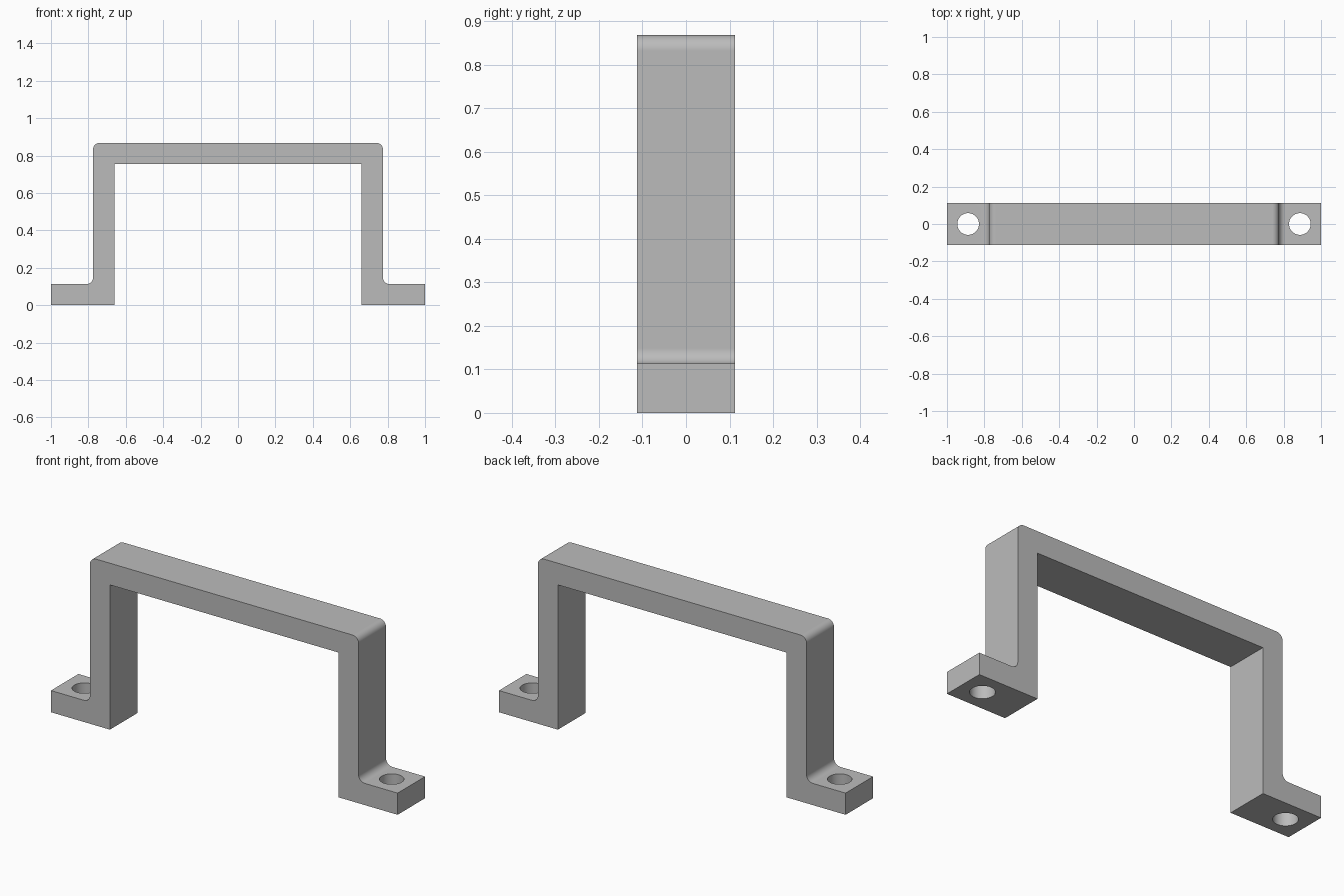
import bpy, bmesh
from math import sin, cos, pi, radians

cube = bpy.data.objects.get("Cube")
if cube:
    bpy.data.objects.remove(cube, do_unlink=True)

HALF_DEPTH = 0.113
TOP = 0.868
THICK = 0.113
LEG_OUT = 0.775
LEG_IN = 0.66
FILLET = 0.035
HOLE_X = 0.887
HOLE_R = 0.058

grey = bpy.data.materials.new("plain grey")
grey.use_nodes = True
colour = (0.5, 0.5, 0.5, 1)
grey.diffuse_color = colour
grey.node_tree.nodes["Principled BSDF"].inputs["Base Color"].default_value = colour


def arc(cx, cz, start, end, steps=10):
    """Points of a fillet arc, angles in degrees."""
    angles = [radians(start + (end - start) * i / steps) for i in range(steps + 1)]
    return [(cx + FILLET * cos(a), cz + FILLET * sin(a)) for a in angles]


# Half outline: inner corner, foot, filleted outer leg, rounded shoulder
half = [(LEG_IN, TOP - THICK), (LEG_IN, 0), (1, 0), (1, THICK)]
half += arc(LEG_OUT + FILLET, THICK + FILLET, 270, 180)
half += arc(LEG_OUT - FILLET, TOP - FILLET, 0, 90)
outline = half + [(-x, z) for x, z in reversed(half)]

# Bracket body: outline extruded through the depth
bm = bmesh.new()
face = bm.faces.new([bm.verts.new((x, -HALF_DEPTH, z)) for x, z in outline])
extruded = bmesh.ops.extrude_face_region(bm, geom=[face], use_keep_orig=True)
new_verts = [v for v in extruded["geom"] if isinstance(v, bmesh.types.BMVert)]
bmesh.ops.translate(bm, verts=new_verts, vec=(0, 2 * HALF_DEPTH, 0))
bmesh.ops.recalc_face_normals(bm, faces=bm.faces)
mesh = bpy.data.meshes.new("handle_bracket")
bm.to_mesh(mesh)
bm.free()
mesh.materials.append(grey)
bracket = bpy.data.objects.new("handle_bracket", mesh)
bpy.context.collection.objects.link(bracket)

# Screw holes through both feet
for side, name in ((1, "left"), (-1, "right")):
    bpy.ops.mesh.primitive_cylinder_add(vertices=48, radius=HOLE_R, depth=THICK * 3,
                                        location=(side * HOLE_X, 0, THICK / 2))
    cutter = bpy.context.object
    cutter.name = name + "_hole_cutter"
    cutter.hide_render = True
    cutter.data.materials.append(grey)
    cut = bracket.modifiers.new(name + "_hole", "BOOLEAN")
    cut.operation = "DIFFERENCE"
    cut.solver = "EXACT"
    cut.object = cutter
    bpy.context.view_layer.objects.active = bracket
    bpy.ops.object.modifier_apply(modifier=cut.name)
    bpy.data.objects.remove(cutter, do_unlink=True)

# Smooth fillets and hole walls, crisp edges elsewhere
bpy.ops.object.select_all(action="DESELECT")
bracket.select_set(True)
bpy.context.view_layer.objects.active = bracket
bpy.ops.object.shade_smooth_by_angle(angle=radians(30))
weighted = bracket.modifiers.new("flat_face_normals", "WEIGHTED_NORMAL")
weighted.keep_sharp = True
